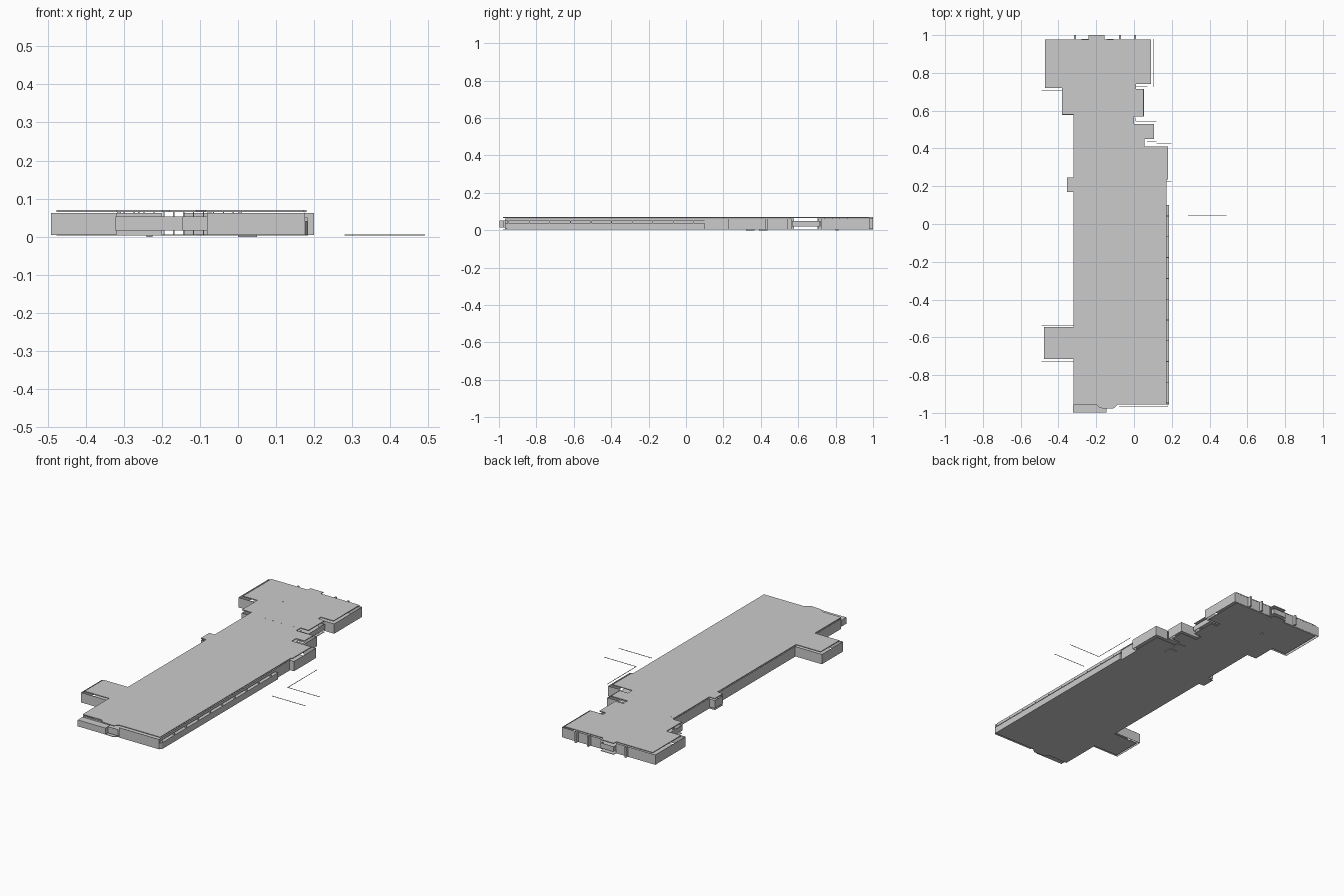
import bpy, bmesh

if "Cube" in bpy.data.objects:
    bpy.data.objects.remove(bpy.data.objects["Cube"])

def finish(name, bm):
    bmesh.ops.recalc_face_normals(bm, faces=bm.faces)
    me = bpy.data.meshes.new(name)
    bm.to_mesh(me)
    bm.free()
    ob = bpy.data.objects.new(name, me)
    bpy.context.collection.objects.link(ob)
    return ob

def slab(name, outline, z0, z1):
    """Flat plate cut to an outline."""
    bm = bmesh.new()
    f = bm.faces.new([bm.verts.new((x, y, z0)) for x, y in outline])
    ext = bmesh.ops.extrude_face_region(bm, geom=[f])
    vs = [v for v in ext["geom"] if isinstance(v, bmesh.types.BMVert)]
    bmesh.ops.translate(bm, verts=vs, vec=(0, 0, z1 - z0))
    return finish(name, bm)

def rect(x0, x1, y0, y1):
    return [(x0, y0), (x1, y0), (x1, y1), (x0, y1)]

def wall(name, path, z0=0.005, z1=0.062, t=0.002):
    """Thin upright sheet following an open path."""
    bm = bmesh.new()
    lo = [bm.verts.new((x, y, z0)) for x, y in path]
    hi = [bm.verts.new((x, y, z1)) for x, y in path]
    for i in range(len(path) - 1):
        bm.faces.new((lo[i], lo[i + 1], hi[i + 1], hi[i]))
    me = bpy.data.meshes.new(name)
    bm.to_mesh(me)
    bm.free()
    ob = bpy.data.objects.new(name, me)
    bpy.context.collection.objects.link(ob)
    m = ob.modifiers.new("thickness", "SOLIDIFY")
    m.thickness = t
    return ob

# Storey outline, shared by floor and roof (front, right, back, left)
front = [(-.32, -.955), (-.2, -.955), (-.18, -.975), (-.11, -.978), (-.085, -.955), (.172, -.955)]
right = [(.172, .235), (.18, .235), (.18, .41), (.055, .41), (.055, .45), (.107, .45),
         (.107, .53), (0, .53), (0, .57), (.05, .57), (.05, .715), (.01, .715), (.01, .74), (.09, .74)]
back = [(.09, .977), (-.157, .977), (-.157, 1), (-.24, 1), (-.24, .977), (-.472, .977)]
left = [(-.472, .72), (-.38, .72), (-.38, .58), (-.32, .58), (-.32, .245), (-.355, .245),
        (-.355, .17), (-.32, .17), (-.32, -.545), (-.476, -.545), (-.476, -.715), (-.32, -.715)]
outline = front + right + back + left
slab("roof", outline, .065, .07)
slab("floor", outline, .003, .006)

# Front facade and the projecting window bay beside it
wall("front_wall", [(-.08, -.968), (.176, -.968)])
wall("front_left_wall", [(-.32, -.955), (-.2, -.955)])
wall("front_bay_band", [(-.322, -.955), (-.322, -.998), (-.145, -.998), (-.145, -.975), (-.08, -.975)], .016, .053)
for z in (.016, .051):
    slab("front_bay_ledge", rect(-.32, -.145, -.998, -.955), z, z + .002)

# Long right facade: lower band with sill, recessed glazing, upper band
wall("right_lower_band", [(.176, -.968), (.184, -.955), (.184, .1), (.17, .1)], .006, .04)
slab("right_sill", rect(.16, .184, -.955, .1), .038, .04)
wall("right_glazing", [(.165, -.955), (.165, .1)], .04, .05)
wall("right_upper_band", [(.176, -.968), (.176, .1)], .049, .064)
slab("right_kerb", rect(.172, .184, -.955, .1), .003, .006)
wall("right_plain_wall", [(.172, .1), (.172, .225)])
for i in range(10):
    y = -.95 + i * .11
    slab("right_mullion", rect(.172, .183, y, y + .004), .04, .05)

# Stepped entrance blocks on the right, linked to the back block by a narrow band
wall("right_block_wall", [(.172, .225), (.199, .225), (.199, .425), (.12, .425)])
wall("right_step_wall", [(.07, .435), (.12, .435), (.12, .545), (.01, .545), (.01, .565)])
wall("right_link_band", [(.01, .568), (.052, .568), (.052, .715), (.01, .715)], .02, .05)

# Back block facade, open at the central window bay
wall("back_right_wall", [(.01, .725), (.105, .725), (.105, .98), (-.145, .98)])
wall("back_left_wall", [(-.24, .98), (-.491, .98), (-.491, .705), (-.38, .705)])
wall("back_bay_band", [(-.157, .978), (-.157, 1), (-.24, 1), (-.24, .978)], .02, .05)
for x in (-.312, -.075, .005):
    slab("back_fin", rect(x - .005, x + .005, .978, 1), .006, .065)

# Left facade with its shallow bay and side wing
wall("left_link_band", [(-.382, .718), (-.382, .578), (-.32, .578)], .02, .05)
wall("left_back_wall", [(-.32, .578), (-.32, .245)])
wall("left_bay_wall", [(-.32, .245), (-.355, .245), (-.355, .17), (-.32, .17)], .012, .058)
wall("left_long_wall", [(-.32, .17), (-.32, -.545)])
wall("left_wing_wall", [(-.32, -.535), (-.491, -.535), (-.491, -.727), (-.32, -.727)])
wall("left_front_wall", [(-.32, -.727), (-.32, -.955)])

# Interior column rows, just reaching through the roof
for i in range(12):
    x = -.3 + i * .026
    slab("column", rect(x, x + .003, .558, .561), .004, .0703)
for i in range(5):
    y = .7 + i * .04
    slab("column", rect(-.262, -.259, y, y + .003), .004, .0703)

# Small pits under the floor
for y in (.32, .39):
    slab("floor_pit", rect(0, .05, y, y + .045), 0, .004)
slab("floor_pit", rect(-.24, -.225, .8, .815), 0, .004)

# Low kerb lines outside on the right
wall("kerb_side", [(.287, .043), (.287, .31)], .003, .006, .001)
wall("kerb_north", [(.287, .043), (.491, .043)], .003, .006, .001)
wall("kerb_south", [(.28, -.09), (.491, -.09)], .003, .006, .001)
